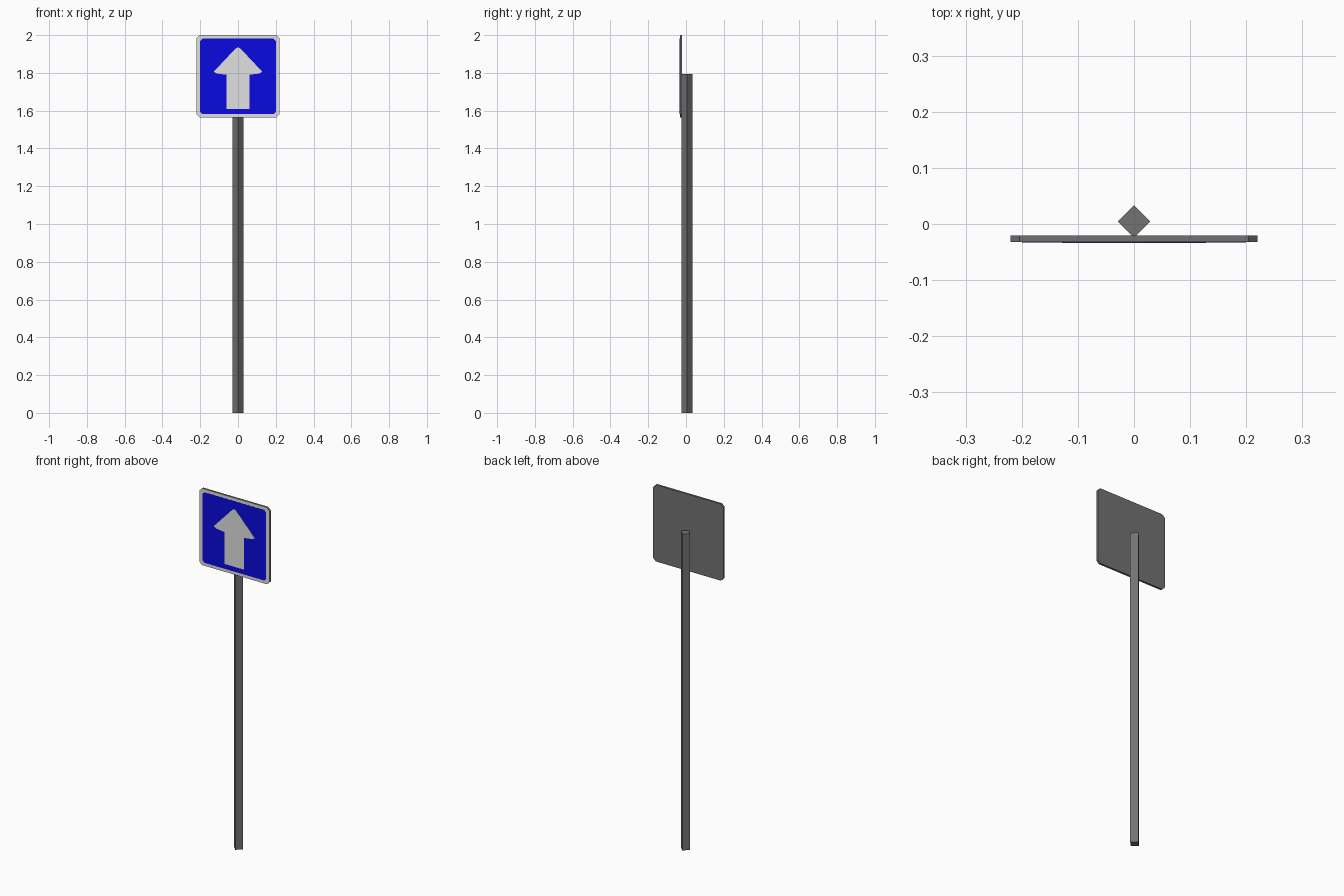
import bpy, bmesh, math

if "Cube" in bpy.data.objects:
    bpy.data.objects.remove(bpy.data.objects["Cube"])


def material(name, rgb):
    m = bpy.data.materials.new(name)
    m.diffuse_color = (*rgb, 1)
    m.use_nodes = True
    m.node_tree.nodes["Principled BSDF"].inputs["Base Color"].default_value = m.diffuse_color
    return m


GREY = material("dark grey metal", (0.17, 0.17, 0.17))
WHITE = material("light grey paint", (0.75, 0.75, 0.75))
BLUE = material("blue paint", (0.003, 0.003, 0.75))


def slab(name, outline, y_front, y_back, mats):
    """Extrude an x/z outline along y; the front face takes the last material."""
    bm = bmesh.new()
    face = bm.faces.new([bm.verts.new((x, y_front, z)) for x, z in outline])
    out = bmesh.ops.extrude_face_region(bm, geom=[face], use_keep_orig=True)
    for v in out["geom"]:
        if isinstance(v, bmesh.types.BMVert):
            v.co.y = y_back
    bmesh.ops.recalc_face_normals(bm, faces=bm.faces)
    for f in bm.faces:
        f.material_index = len(mats) - 1 if f.normal.y < -0.9 else 0
    mesh = bpy.data.meshes.new(name)
    bm.to_mesh(mesh)
    bm.free()
    for m in mats:
        mesh.materials.append(m)
    obj = bpy.data.objects.new(name, mesh)
    bpy.context.collection.objects.link(obj)
    return obj


def cut_rect(hx, z0, z1, c):
    """Rectangle with cut corners."""
    return [(-hx + c, z0), (hx - c, z0), (hx, z0 + c), (hx, z1 - c),
            (hx - c, z1), (-hx + c, z1), (-hx, z1 - c), (-hx, z0 + c)]


# Square post turned 45 degrees
bpy.ops.mesh.primitive_cylinder_add(vertices=4, radius=0.029, depth=1.795,
                                    location=(0, 0.0045, 0.8975))
post = bpy.context.object
post.name = "post"
post.data.materials.append(GREY)

# Sign plate with light border, blue panel and arrow
slab("sign_plate", cut_rect(0.22, 1.565, 2.0, 0.016), -0.0325, -0.0205, [GREY, WHITE])
slab("blue_panel", cut_rect(0.2, 1.582, 1.982, 0.012), -0.0331, -0.0325, [BLUE])
half = [(0.06, 1.61), (0.06, 1.79), (0.115, 1.797), (0.128, 1.807), (0.012, 1.93)]
arrow = half + [(0, 1.936)] + [(-x, z) for x, z in reversed(half)]
slab("arrow", arrow, -0.0337, -0.0331, [WHITE])
